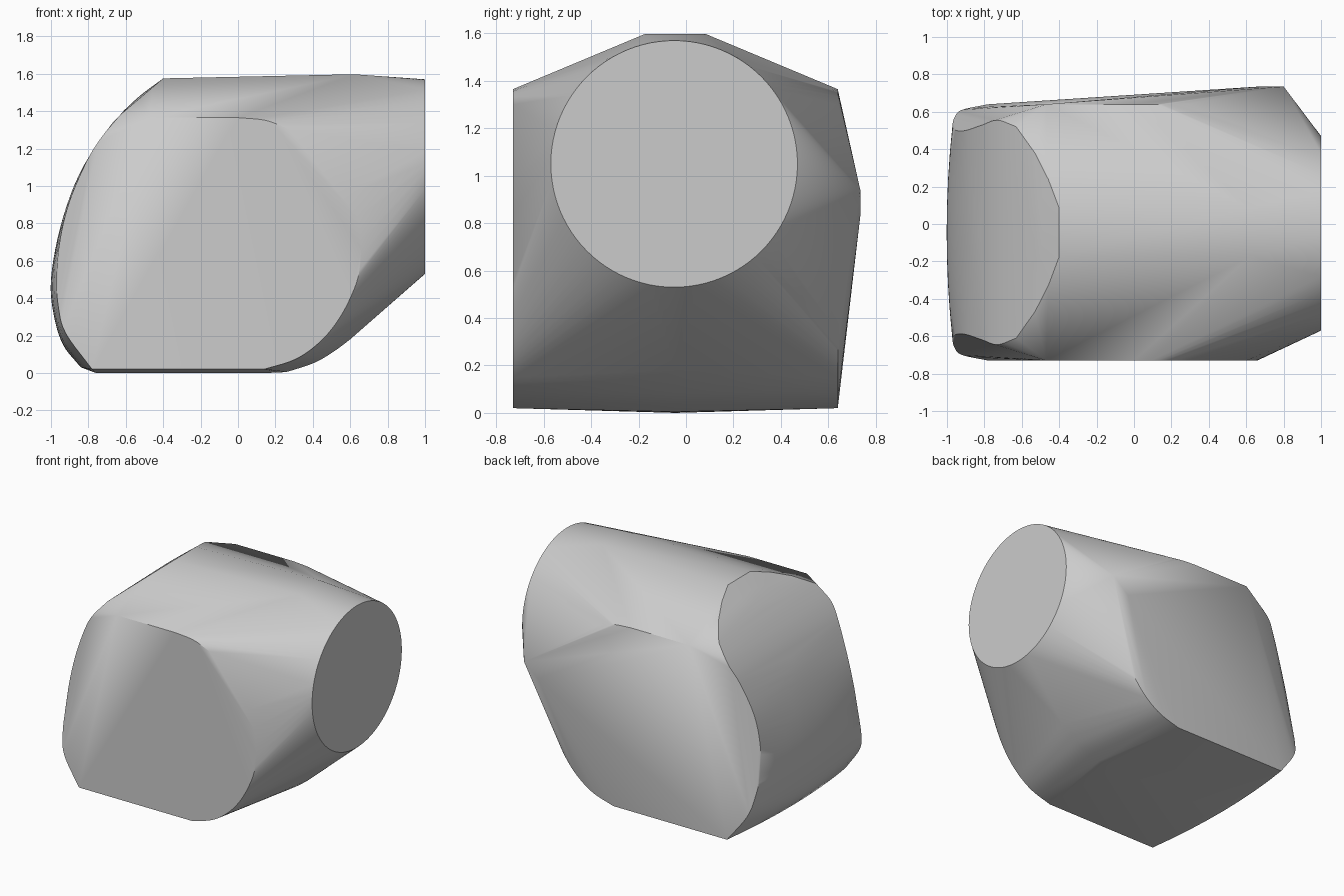
import bpy, bmesh, math
from mathutils import Vector

if "Cube" in bpy.data.objects:
    bpy.data.objects.remove(bpy.data.objects["Cube"], do_unlink=True)

MID = -0.045   # y of the symmetry plane
HALF = 0.685   # distance from it to the flat sides


def smooth_path(points, steps=5):
    """Catmull-Rom curve through the given points."""
    pts = [Vector(p) for p in points]
    pts = [2 * pts[0] - pts[1]] + pts + [2 * pts[-1] - pts[-2]]
    out = []
    for a, b, c, d in zip(pts, pts[1:], pts[2:], pts[3:]):
        for i in range(steps):
            t = i / steps
            out.append(0.5 * (2 * b + (c - a) * t + (2 * a - 5 * b + 4 * c - d) * t ** 2
                              + (3 * b - a - 3 * c + d) * t ** 3))
    return out + [pts[-2]]


cloud = []


def both_sides(x, w, z):
    cloud.extend([(x, MID - w, z), (x, MID + w, z)])


# Round end face
for i in range(96):
    a = math.tau * i / 96
    cloud.append((1, -0.05 + 0.52 * math.cos(a), 1.05 + 0.52 * math.sin(a)))

# Flat sides: straight top and bottom, rounded towards the end face
both_sides(-0.47, HALF, 1.365)
both_sides(-0.78, HALF, 0.02)
for x, z in smooth_path([(0, 1.365), (0.15, 1.35), (0.28, 1.3)]):
    both_sides(x, HALF, z)
for x, z in smooth_path([(0.6, 0.96), (0.655, 0.75), (0.65, 0.55), (0.6, 0.4),
                         (0.52, 0.26), (0.42, 0.15), (0.3, 0.07), (0.14, 0.02)]):
    both_sides(x, HALF, z)

# Curved wall: a middle line and a rim on each side, bulging slightly between
middle = smooth_path([(-0.4, 0, 1.575), (-0.55, 0, 1.46), (-0.7, 0, 1.3), (-0.85, 0, 1.06),
                      (-0.95, 0, 0.78), (-1, 0, 0.5), (-0.985, 0, 0.31), (-0.935, 0, 0.15),
                      (-0.84, 0, 0.03)])
rim = smooth_path([(-0.63, 0.565, 1.38), (-0.73, 0.6, 1.26), (-0.81, 0.575, 1.13),
                   (-0.9, 0.545, 0.92), (-0.95, 0.545, 0.72), (-0.97, 0.565, 0.52),
                   (-0.96, 0.615, 0.35), (-0.92, 0.655, 0.21), (-0.78, HALF, 0.02)])
for m, r in zip(middle, rim):
    for t in (0, 0.25, 0.5, 0.75, 1):
        p = m.lerp(r, t * t)
        both_sides(p.x, r.y * t, p.z)

# Ridge on top, keel underneath and the raised corner at the back
for y in (-0.175, 0.085):
    cloud.extend([(-0.4, y, 1.575), (0.62, y, 1.597)])
for x, z in smooth_path([(-0.76, 0), (0.14, 0), (0.3, 0.02), (0.42, 0.06),
                         (0.52, 0.12), (0.6, 0.18)]):
    cloud.append((x, MID, max(z, 0)))
cloud.extend([(0.67, 0.735, 0.83), (0.8, 0.735, 0.94)])

# Wrap the outline in one convex skin
bm = bmesh.new()
for p in cloud:
    bm.verts.new(p)
bmesh.ops.remove_doubles(bm, verts=bm.verts, dist=0.002)
hull = bmesh.ops.convex_hull(bm, input=bm.verts)
loose = {g for g in hull["geom_interior"] + hull["geom_unused"]
         if isinstance(g, bmesh.types.BMVert)}
bmesh.ops.delete(bm, geom=list(loose), context="VERTS")
bmesh.ops.dissolve_limit(bm, angle_limit=math.radians(0.5), verts=bm.verts, edges=bm.edges)
bmesh.ops.recalc_face_normals(bm, faces=bm.faces)

mesh = bpy.data.meshes.new("body")
bm.to_mesh(mesh)
bm.free()
body = bpy.data.objects.new("body", mesh)
bpy.context.collection.objects.link(body)

# Plain grey
color = (0.6, 0.6, 0.6, 1)
grey = bpy.data.materials.new("light grey")
grey.use_nodes = True
grey.diffuse_color = color
grey.node_tree.nodes["Principled BSDF"].inputs["Base Color"].default_value = color
mesh.materials.append(grey)

bpy.ops.object.select_all(action="DESELECT")
body.select_set(True)
bpy.context.view_layer.objects.active = body
bpy.ops.object.shade_smooth_by_angle(angle=math.radians(30))
